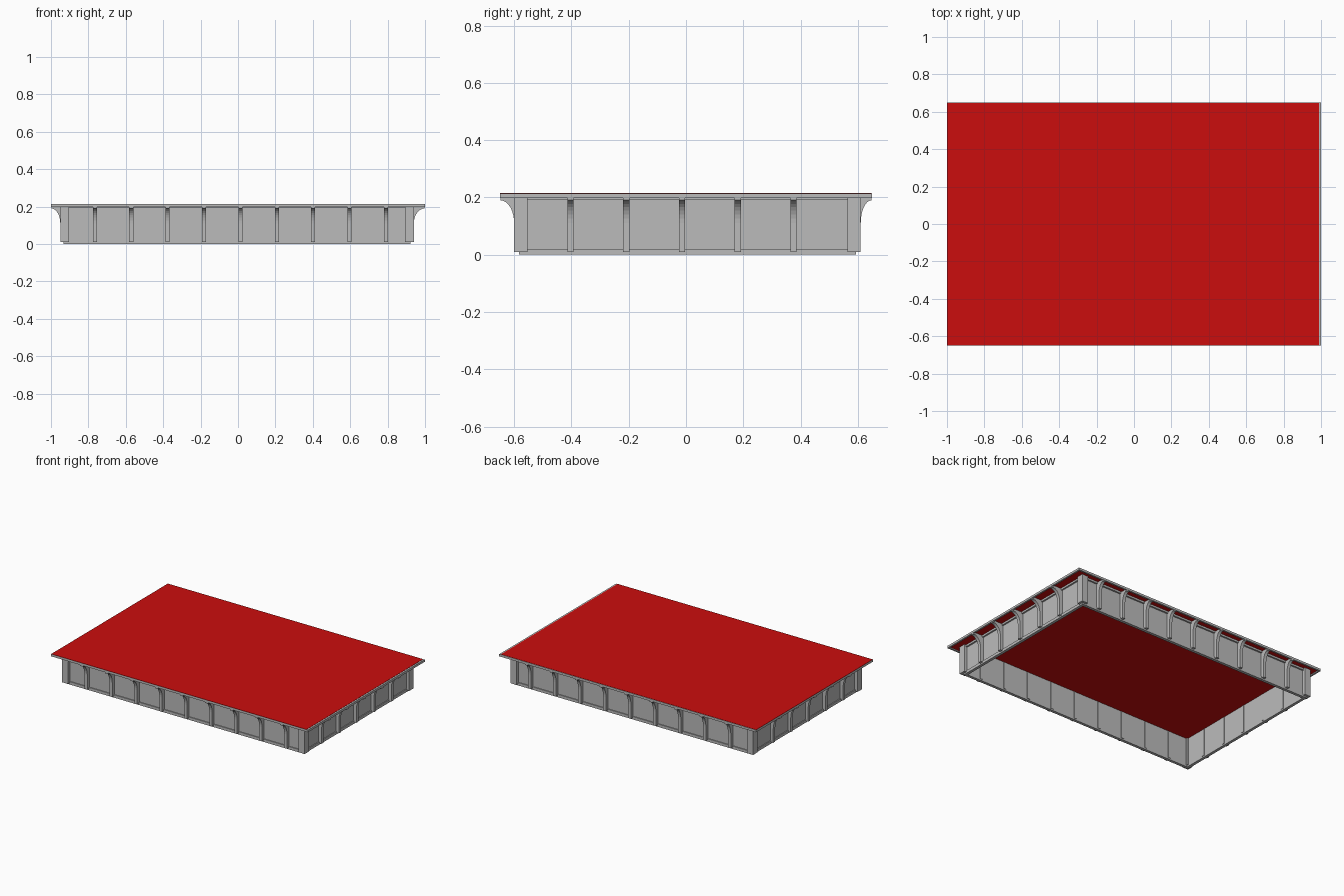
import bpy, bmesh
from math import sin, cos, pi
from mathutils import Vector

cube = bpy.data.objects.get("Cube")
if cube:
    bpy.data.objects.remove(cube)


def material(name, colour):
    m = bpy.data.materials.new(name)
    m.use_nodes = True
    m.diffuse_color = colour
    m.node_tree.nodes["Principled BSDF"].inputs["Base Color"].default_value = colour
    return m


grey = material("concrete grey", (0.5, 0.5, 0.5, 1))
red = material("deck red", (0.6, 0.004, 0.004, 1))

# Outer extents of the supporting body and of the overhanging deck
X0, X1, Y0, Y1 = -0.95, 0.94, -0.60, 0.61
EX, EY = 1.0, 0.65
TOP, UNDER, FOOT = 0.215, 0.198, 0.01
RECESS, WALL, CORNER, HALF = 0.017, 0.014, 0.047, 0.011


def finish(name, bm, mat):
    bmesh.ops.recalc_face_normals(bm, faces=bm.faces)
    me = bpy.data.meshes.new(name)
    bm.to_mesh(me)
    bm.free()
    me.materials.append(mat)
    ob = bpy.data.objects.new(name, me)
    bpy.context.collection.objects.link(ob)
    return ob


def box(name, lo, hi, mat=grey):
    bm = bmesh.new()
    bmesh.ops.create_cube(bm, size=1)
    lo, hi = Vector(lo), Vector(hi)
    for v in bm.verts:
        v.co = (lo + hi) / 2 + v.co * (hi - lo)
    return finish(name, bm, mat)


def ring(name, outer, width, z0, z1):
    """Rectangular frame with a hollow middle."""
    x0, x1, y0, y1 = outer
    bm = bmesh.new()
    loops = []
    for inset, z in ((0, z0), (0, z1), (width, z1), (width, z0)):
        a, b, c, d = x0 + inset, x1 - inset, y0 + inset, y1 - inset
        loops.append([bm.verts.new((x, y, z)) for x, y in ((a, c), (b, c), (b, d), (a, d))])
    for k in range(4):
        p, q = loops[k], loops[(k + 1) % 4]
        for i in range(4):
            j = (i + 1) % 4
            bm.faces.new((p[i], p[j], q[j], q[i]))
    return finish(name, bm, grey)


def bracket(name, place, reach):
    """Post with a concave bracket; place(out, along, z) maps to the side."""
    outline = [(-0.04, FOOT), (0, FOOT)]
    for k in range(9):
        t = k / 8 * pi / 2
        outline.append((reach * (1 - cos(t)), 0.11 + 0.08 * sin(t)))
    outline += [(reach, UNDER + 0.005), (-0.04, UNDER + 0.005)]
    bm = bmesh.new()
    a, b = [[bm.verts.new(place(o, s, z)) for o, z in outline] for s in (-HALF, HALF)]
    bm.faces.new(a)
    bm.faces.new(b)
    for i in range(len(a)):
        j = (i + 1) % len(a)
        bm.faces.new((a[i], a[j], b[j], b[i]))
    return finish(name, bm, grey)


# Deck and its rim
box("deck", (-EX + 0.006, -EY + 0.006, 0.205), (EX - 0.012, EY - 0.006, TOP - 0.002), red)
box("deck_surface", (-EX, -EY, TOP - 0.002), (EX - 0.012, EY - 0.003, TOP), red)
ring("deck_rim", (-EX, EX, -EY, EY), 0.012, UNDER, TOP - 0.0015)

# Recessed wall and its skirting
inner = (X0 + RECESS + 0.006, X1 - RECESS - 0.006, Y0 + RECESS + 0.006, Y1 - RECESS - 0.006)
ring("wall", inner, WALL, 0, 0.206)
ring("skirting", (X0 + RECESS, X1 - RECESS, Y0 + RECESS, Y1 - RECESS), 0.02, 0, 0.02)
ring("wall_top_band", (X0 + 0.012, X1 - 0.012, Y0 + 0.012, Y1 - 0.012), 0.02, 0.192, 0.206)

# Corner posts
for xname, x0 in (("right", X0), ("left", X1 - CORNER)):
    for yname, y0 in (("front", Y0), ("back", Y1 - CORNER)):
        box(f"{yname}_{xname}_corner_post", (x0, y0, FOOT), (x0 + CORNER, y0 + CORNER, 0.206))

# Bracketed posts along the long sides
for i in range(9):
    x = -0.765 + 0.1945 * i
    bracket(f"front_post_{i}", lambda o, s, z: (x + s, Y0 - o, z), EY + Y0 - 0.002)
    bracket(f"back_post_{i}", lambda o, s, z: (x + s, Y1 + o, z), EY - Y1 - 0.002)

# Bracketed posts along the short sides
for i in range(5):
    y = -0.403 + 0.1945 * i
    bracket(f"right_post_{i}", lambda o, s, z: (X0 - o, y + s, z), EX + X0 - 0.002)
    bracket(f"left_post_{i}", lambda o, s, z: (X1 + o, y + s, z), EX - X1 - 0.002)
